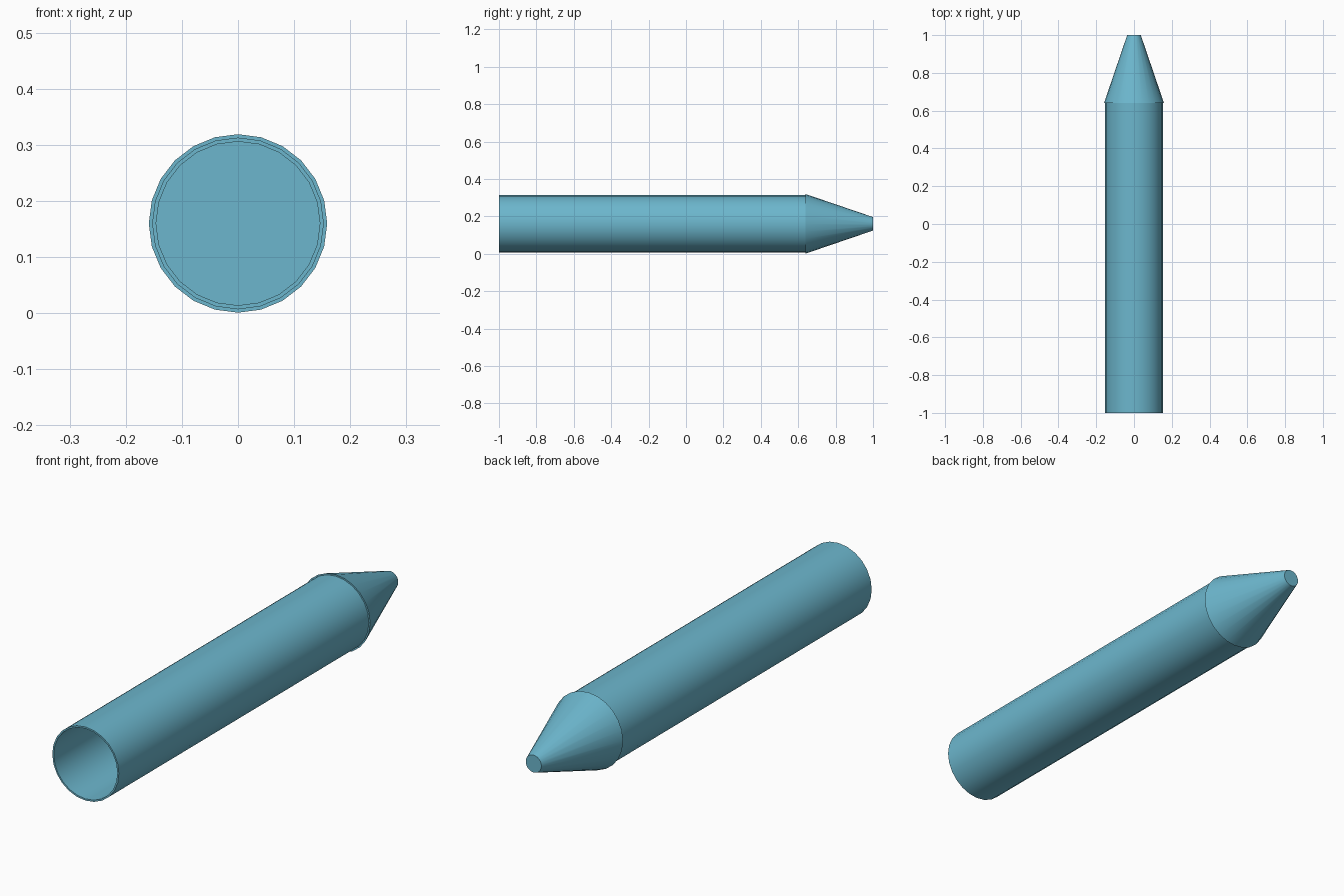
import bpy, bmesh, math

if "Cube" in bpy.data.objects:
    bpy.data.objects.remove(bpy.data.objects["Cube"])

SIDES = 24
AXIS_Z = 0.16

mat = bpy.data.materials.new("teal")
mat.diffuse_color = (0.15, 0.47, 0.61, 1)
mat.use_nodes = True
mat.node_tree.nodes["Principled BSDF"].inputs["Base Color"].default_value = mat.diffuse_color


def revolve(name, profile, closed=False):
    """Spin (radius, y) points around the long axis; open profiles get end caps."""
    bm = bmesh.new()
    rings = []
    for r, y in profile:
        ring = []
        for i in range(SIDES):
            a = 2 * math.pi * i / SIDES
            ring.append(bm.verts.new((r * math.sin(a), y, AXIS_Z + r * math.cos(a))))
        rings.append(ring)
    pairs = list(zip(rings, rings[1:]))
    if closed:
        pairs.append((rings[-1], rings[0]))
    else:
        bm.faces.new(rings[0])
        bm.faces.new(rings[-1])
    for a, b in pairs:
        for i in range(SIDES):
            j = (i + 1) % SIDES
            bm.faces.new((a[i], a[j], b[j], b[i]))
    bmesh.ops.recalc_face_normals(bm, faces=bm.faces)
    mesh = bpy.data.meshes.new(name)
    bm.to_mesh(mesh)
    bm.free()
    obj = bpy.data.objects.new(name, mesh)
    bpy.context.collection.objects.link(obj)
    mesh.materials.append(mat)
    bpy.ops.object.select_all(action='DESELECT')
    obj.select_set(True)
    bpy.context.view_layer.objects.active = obj
    bpy.ops.object.shade_smooth_by_angle(angle=math.radians(30))
    return obj


# Hollow barrel, open at the front
revolve("barrel", [(0.153, -1.0), (0.153, 0.64), (0.146, 0.64), (0.146, -1.0)], closed=True)

# Tapered nose with a slight overhang and a blunt tip
revolve("nose_cone", [(0.159, 0.64), (0.036, 1.0)])
